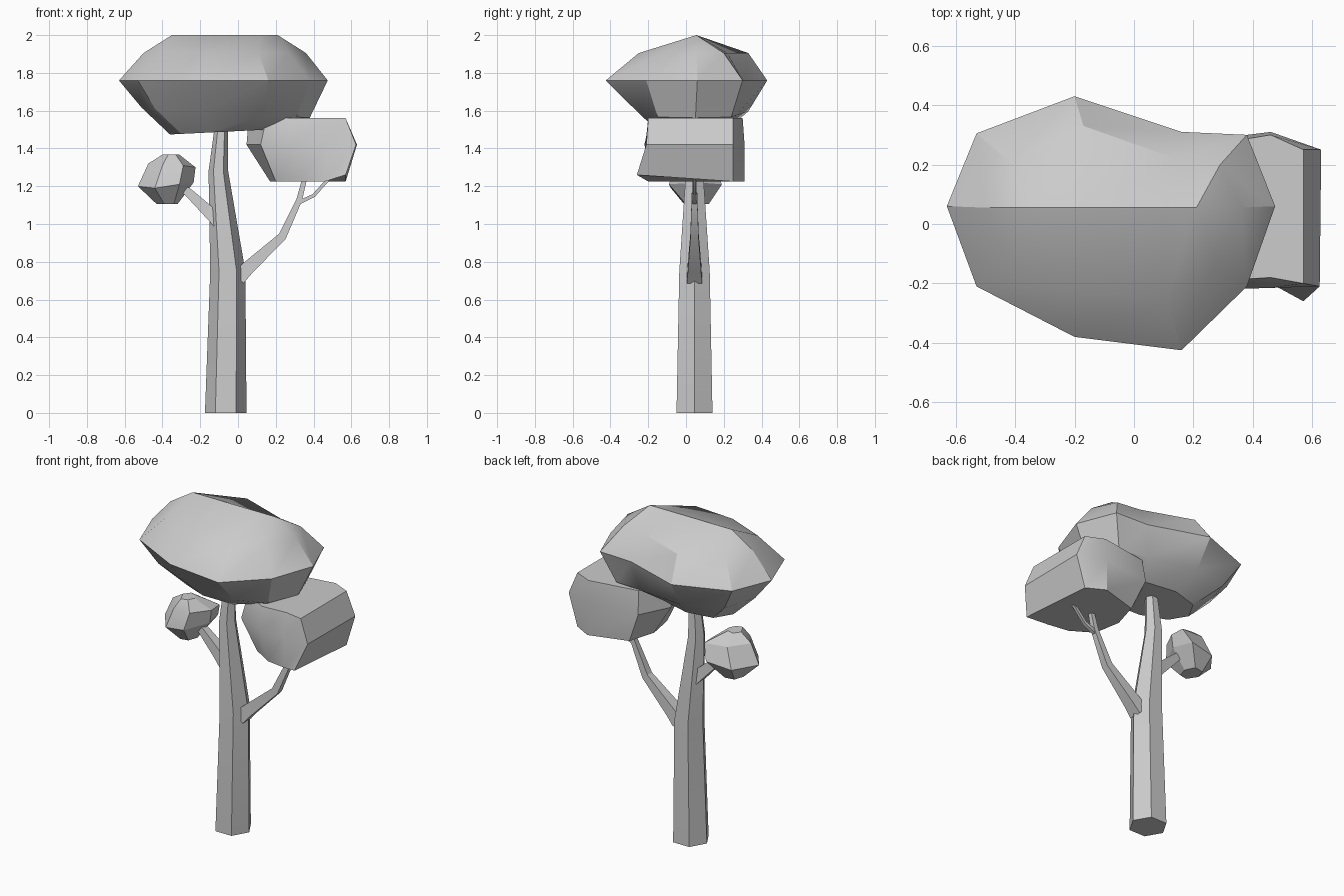
import bpy, bmesh, math
from mathutils import Vector

Y0 = 0.045  # depth of the trunk axis


def loft(name, rings, cap_top=True, angle=24):
    """Skin a stack of equal-count point rings into a closed mesh."""
    bm = bmesh.new()
    vs = [[bm.verts.new(p) for p in ring] for ring in rings]
    n = len(vs[0])
    for a, b in zip(vs, vs[1:]):
        for i in range(n):
            j = (i + 1) % n
            bm.faces.new((a[i], a[j], b[j], b[i]))
    bm.faces.new(vs[0][::-1])
    if cap_top:
        bm.faces.new(vs[-1])
    bmesh.ops.remove_doubles(bm, verts=bm.verts, dist=0.0005)
    bmesh.ops.recalc_face_normals(bm, faces=bm.faces)
    me = bpy.data.meshes.new(name)
    bm.to_mesh(me)
    bm.free()
    ob = bpy.data.objects.new(name, me)
    bpy.context.collection.objects.link(ob)
    bpy.ops.object.select_all(action='DESELECT')
    ob.select_set(True)
    bpy.context.view_layer.objects.active = ob
    bpy.ops.object.shade_smooth_by_angle(angle=math.radians(angle))
    return ob


def branch(name, path):
    """Square tapering limb along (x, z, radius) stations in the trunk plane."""
    pts = [Vector((x, Y0, z)) for x, z, r in path]
    side = Vector((0, 1, 0))
    rings = []
    for i, p in enumerate(pts):
        t = (pts[min(i + 1, len(pts) - 1)] - pts[max(i - 1, 0)]).normalized()
        up, r = t.cross(side), path[i][2]
        rings.append([p + (side * a + up * b) * r * 0.85 for a, b in ((1, 1), (-1, 1), (-1, -1), (1, -1))])
    loft(name, rings)


def at(z, plan, tilt=0.0):
    """Plan outline placed at height z, optionally tilted along x."""
    return [(x, y, z + tilt * x) for x, y in plan]


# Trunk: hexagonal, tapering, bending to the left
trunk = [(-0.065, 0, 0.11), (-0.054, 0.75, 0.093), (-0.104, 1.28, 0.052), (-0.085, 1.56, 0.032)]
loft("trunk", [[(x + r * math.cos(k * math.pi / 3), Y0 + r * math.sin(k * math.pi / 3), z)
                for k in range(6)] for x, z, r in trunk])

# Branches
branch("right_branch", [(0.0, 0.715, 0.048), (0.05, 0.765, 0.042), (0.235, 0.935, 0.026),
                        (0.325, 1.13, 0.018), (0.36, 1.27, 0.014)])
branch("right_twig", [(0.315, 1.11, 0.013), (0.40, 1.15, 0.011), (0.49, 1.25, 0.010)])
branch("left_branch", [(-0.09, 1.01, 0.05), (-0.15, 1.06, 0.038), (-0.26, 1.165, 0.027),
                       (-0.33, 1.22, 0.018)])

# Large top canopy with a straight ridge
bottom = at(1.492, [(-0.36, 0.05), (-0.30, -0.06), (-0.15, -0.13), (0.07, -0.15), (0.19, -0.07),
                    (0.24, 0.05), (0.19, 0.14), (0.05, 0.16), (-0.14, 0.2), (-0.30, 0.16)], 0.05)
lower = at(1.585, [(-0.51, 0.05), (-0.44, -0.15), (-0.19, -0.24), (0.14, -0.24), (0.31, -0.15),
                   (0.38, 0.05), (0.31, 0.24), (0.13, 0.27), (-0.19, 0.33), (-0.44, 0.25)], -0.06)
rim = at(1.76, [(-0.63, 0.06), (-0.53, -0.21), (-0.2, -0.38), (0.16, -0.425), (0.38, -0.21),
                (0.475, 0.06), (0.38, 0.30), (0.16, 0.31), (-0.2, 0.43), (-0.53, 0.305)])
upper = at(1.905, [(-0.50, 0.055), (-0.40, -0.13), (-0.16, -0.23), (0.11, -0.25), (0.27, -0.12),
                   (0.36, 0.055), (0.29, 0.2), (0.14, 0.22), (-0.17, 0.33), (-0.42, 0.21)])
ridge = [(x, 0.055, 2.0) for x in (-0.35, -0.35, -0.16, 0.11, 0.21, 0.21, 0.21, 0.11, -0.16, -0.35)]
loft("top_canopy", [bottom, lower, rim, upper, ridge], cap_top=False, angle=30)

# Boxy right canopy
waist = at(1.42, [(0.045, 0.08), (0.12, -0.14), (0.30, -0.22), (0.46, -0.215), (0.625, -0.21),
                  (0.63, 0.25), (0.46, 0.31), (0.14, 0.27)])
base = at(1.225, [(0.17, 0.07), (0.20, -0.10), (0.33, -0.18), (0.46, -0.20), (0.57, -0.255),
                  (0.57, 0.25), (0.46, 0.31), (0.22, 0.24)])
base[4] = (0.57, -0.26, 1.26)
crown = at(1.56, [(0.055, 0.07), (0.15, -0.12), (0.30, -0.19), (0.46, -0.18), (0.57, -0.2),
                  (0.57, 0.25), (0.46, 0.30), (0.15, 0.25)])
crown[0] = (0.055, 0.07, 1.535)
loft("right_canopy", [base, waist, crown], angle=30)

# Small left canopy, irregular
low = at(1.105, [(-0.43, 0.05), (-0.39, -0.01), (-0.34, 0.0), (-0.32, 0.06), (-0.35, 0.12), (-0.41, 0.11)])
mid = [(-0.53, 0.04, 1.2), (-0.44, -0.08, 1.19), (-0.31, -0.09, 1.21), (-0.235, 0.06, 1.22),
       (-0.27, 0.19, 1.21), (-0.43, 0.17, 1.19)]
high = [(-0.475, 0.04, 1.32), (-0.40, -0.06, 1.31), (-0.29, -0.06, 1.31), (-0.225, 0.06, 1.30),
        (-0.23, 0.15, 1.30), (-0.38, 0.14, 1.31)]
top = at(1.367, [(-0.40, 0.03), (-0.37, -0.03), (-0.33, -0.02), (-0.31, 0.02), (-0.33, 0.06), (-0.37, 0.07)])
loft("left_canopy", [low, mid, high, top])
